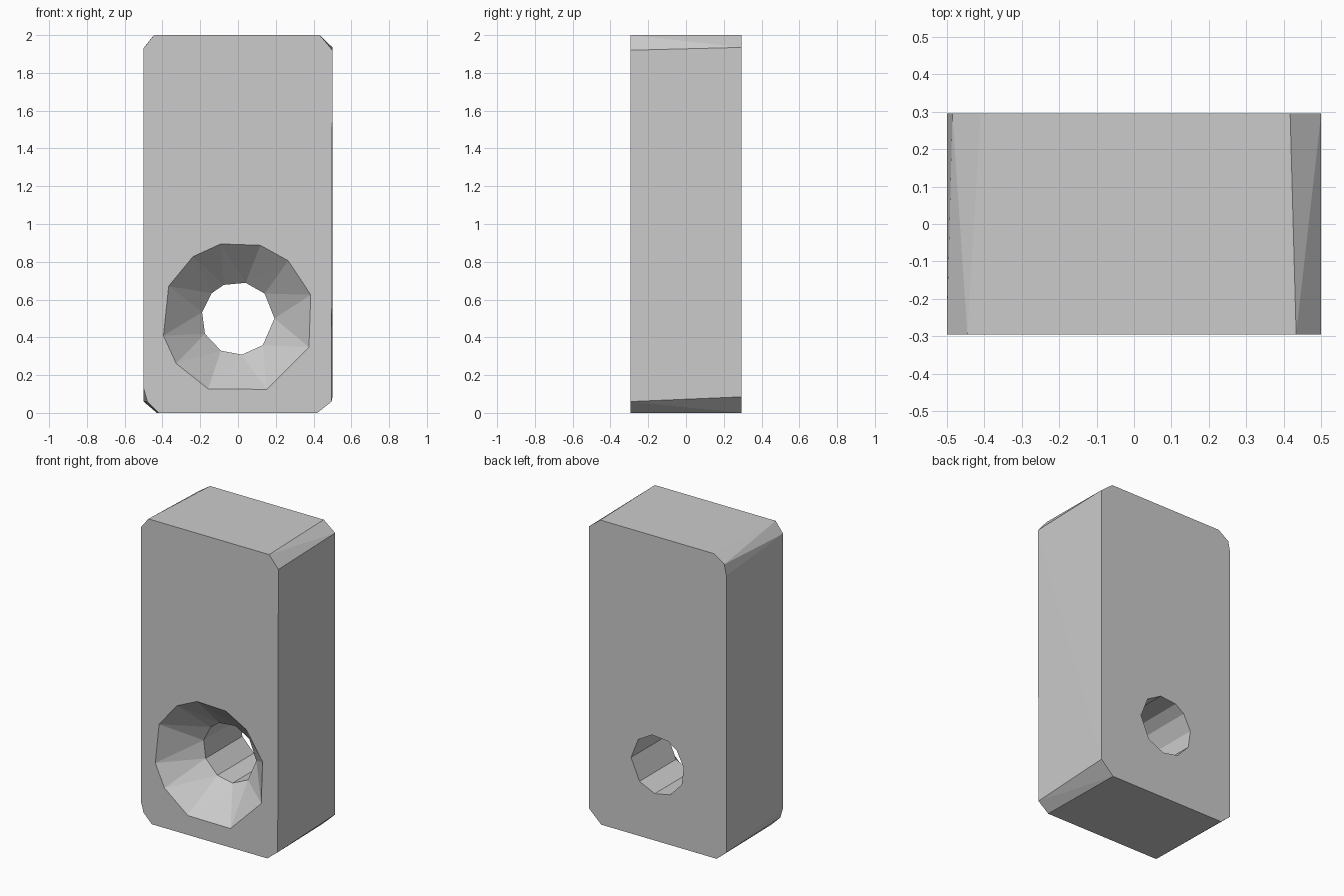
import bpy, bmesh
from math import cos, sin, radians

if "Cube" in bpy.data.objects:
    bpy.data.objects.remove(bpy.data.objects["Cube"])

HALF = 0.295      # half the thickness in y
SINK = -0.085     # y where the countersink meets the bore


def hull(name, sections):
    """Convex solid through (y, [(x, z), ...]) cross-sections."""
    bm = bmesh.new()
    for y, pts in sections:
        for x, z in pts:
            bm.verts.new((x, y, z))
    res = bmesh.ops.convex_hull(bm, input=bm.verts[:])
    loose = {v for v in res["geom_interior"] + res["geom_unused"]
             if isinstance(v, bmesh.types.BMVert)}
    bmesh.ops.delete(bm, geom=list(loose), context='VERTS')
    bmesh.ops.dissolve_limit(bm, angle_limit=radians(0.1),
                             verts=bm.verts[:], edges=bm.edges[:])
    bmesh.ops.recalc_face_normals(bm, faces=bm.faces[:])
    mesh = bpy.data.meshes.new(name)
    bm.to_mesh(mesh)
    bm.free()
    ob = bpy.data.objects.new(name, mesh)
    bpy.context.collection.objects.link(ob)
    return ob


def ring(radius, degrees):
    return [(radius * cos(radians(a)), 0.5 + radius * sin(radians(a))) for a in degrees]


# block with slightly uneven chamfered corners, front and back outlines
front = [(-0.42, 0), (0.42, 0), (0.495, 0.06), (0.5, 1.92), (0.433, 2),
         (-0.445, 2), (-0.5, 1.93), (-0.5, 0.13), (-0.48, 0.06)]
back = [(-0.43, 0), (0.41, 0), (0.5, 0.085), (0.5, 1.935), (0.417, 2),
        (-0.41, 2), (-0.485, 1.95), (-0.5, 1.88), (-0.5, 0.06)]
block = hull("mounting_block", [(-HALF, front), (HALF, back)])

# countersunk hole: faceted cone from the front, then a straight bore
mouth = ring(0.405, [103, 73, 49, 18, -22, -68, -113, -144, -167, 155, 126])
bore = ring(0.193, [113, 78, 43, 0, -47, -84, -118, -155, 170, 136])
cutters = [hull("countersink_cutter", [(-0.5, mouth), (-HALF, mouth), (SINK, bore)]),
           hull("bore_cutter", [(-0.2, bore), (0.5, bore)])]

bpy.context.view_layer.objects.active = block
for cutter in cutters:
    cutter.hide_render = True
    mod = block.modifiers.new(cutter.name, 'BOOLEAN')
    mod.operation = 'DIFFERENCE'
    mod.solver = 'EXACT'
    mod.object = cutter
    bpy.ops.object.modifier_apply(modifier=mod.name)
    bpy.data.objects.remove(cutter)
